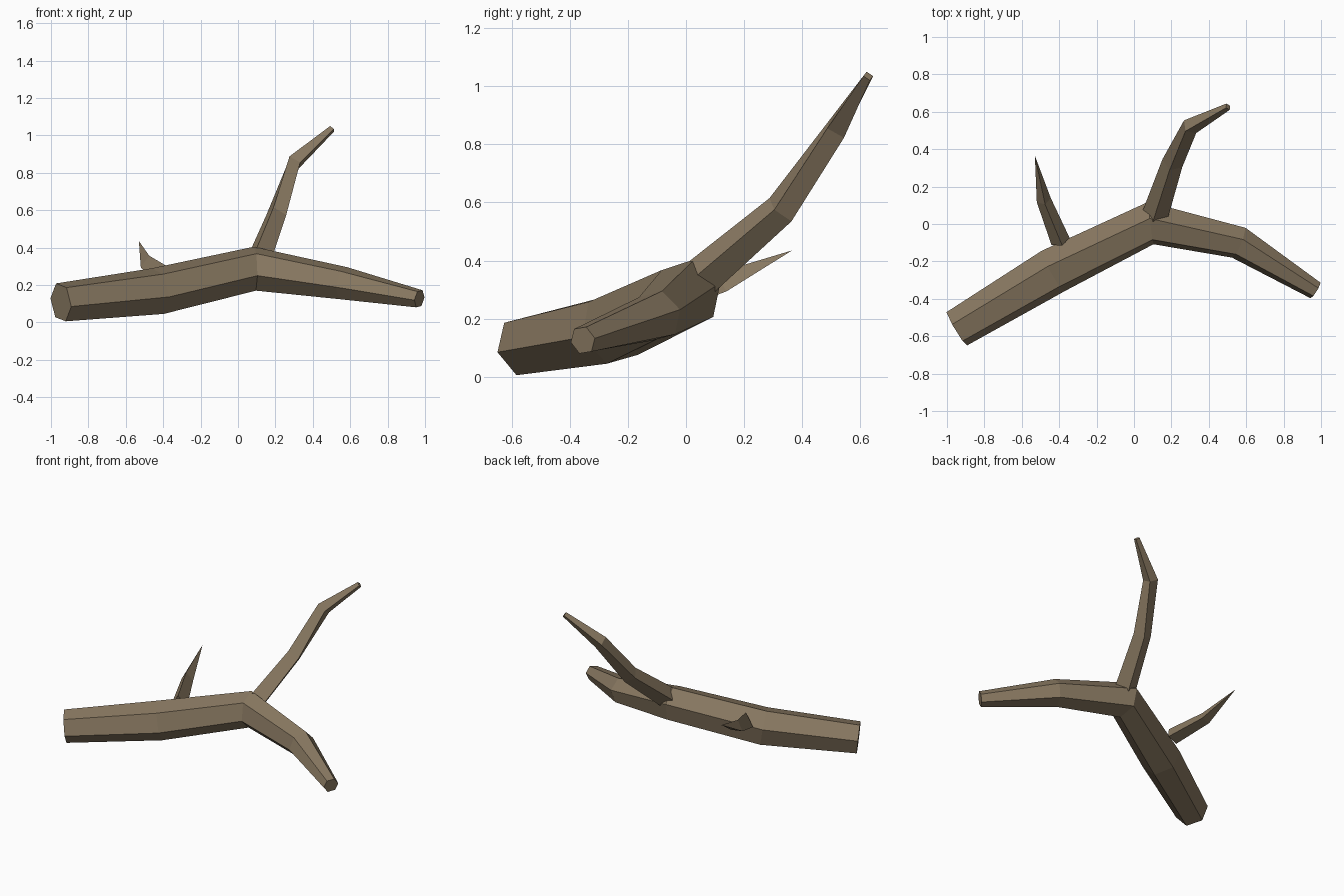
import bpy, bmesh
from math import sin, cos, tau, radians
from mathutils import Vector

cube = bpy.data.objects.get("Cube")
if cube:
    bpy.data.objects.remove(cube, do_unlink=True)

# Single bark colour
bark = bpy.data.materials.new("brown_bark")
colour = (0.25, 0.19, 0.12, 1)
bark.diffuse_color = colour
bark.use_nodes = True
bark.node_tree.nodes["Principled BSDF"].inputs["Base Color"].default_value = colour


def limb(name, sides, path):
    """Faceted tapering tube; path items are (x, y, z, radius, twist in degrees)."""
    points = [Vector(p[:3]) for p in path]
    bm = bmesh.new()
    rings = []
    for i, (point, (*_, radius, twist)) in enumerate(zip(points, path)):
        # Ring plane bisects the neighbouring segments
        tangent = Vector()
        if i > 0:
            tangent += (point - points[i - 1]).normalized()
        if i < len(points) - 1:
            tangent += (points[i + 1] - point).normalized()
        tangent.normalize()
        side = Vector((0, 0, 1)).cross(tangent).normalized()
        up = tangent.cross(side)
        ring = []
        for k in range(sides):
            a = radians(twist) + tau * k / sides
            ring.append(bm.verts.new(point + radius * (cos(a) * up + sin(a) * side)))
        rings.append(ring)
    for a, b in zip(rings, rings[1:]):
        for k in range(sides):
            n = (k + 1) % sides
            bm.faces.new((a[k], a[n], b[n], b[k]))
    bm.faces.new(rings[0])
    bm.faces.new(rings[-1])
    bmesh.ops.remove_doubles(bm, verts=bm.verts, dist=0.0005)
    bmesh.ops.recalc_face_normals(bm, faces=bm.faces)
    mesh = bpy.data.meshes.new(name)
    bm.to_mesh(mesh)
    bm.free()
    mesh.materials.append(bark)
    obj = bpy.data.objects.new(name, mesh)
    bpy.context.collection.objects.link(obj)
    return obj


# Bent main bough, six-sided
limb("main_bough", 6, [
    (-0.947, -0.56, 0.107, 0.107, 18),
    (-0.43, -0.25, 0.167, 0.128, 16),
    (0.09, 0.005, 0.287, 0.12, 12),
    (0.56, -0.10, 0.21, 0.09, 16),
    (0.97, -0.355, 0.126, 0.05, 22),
])

# Tall upper branch, four-sided
limb("upper_branch", 4, [
    (0.115, 0.055, 0.345, 0.07, 0),
    (0.205, 0.325, 0.575, 0.057, 0),
    (0.30, 0.52, 0.855, 0.047, 0),
    (0.503, 0.627, 1.035, 0.019, 0),
])

# Small pointed twig, three-sided
limb("small_twig", 3, [
    (-0.39, -0.10, 0.245, 0.06, 0),
    (-0.48, 0.12, 0.315, 0.045, 0),
    (-0.53, 0.365, 0.435, 0.0001, 0),
])
